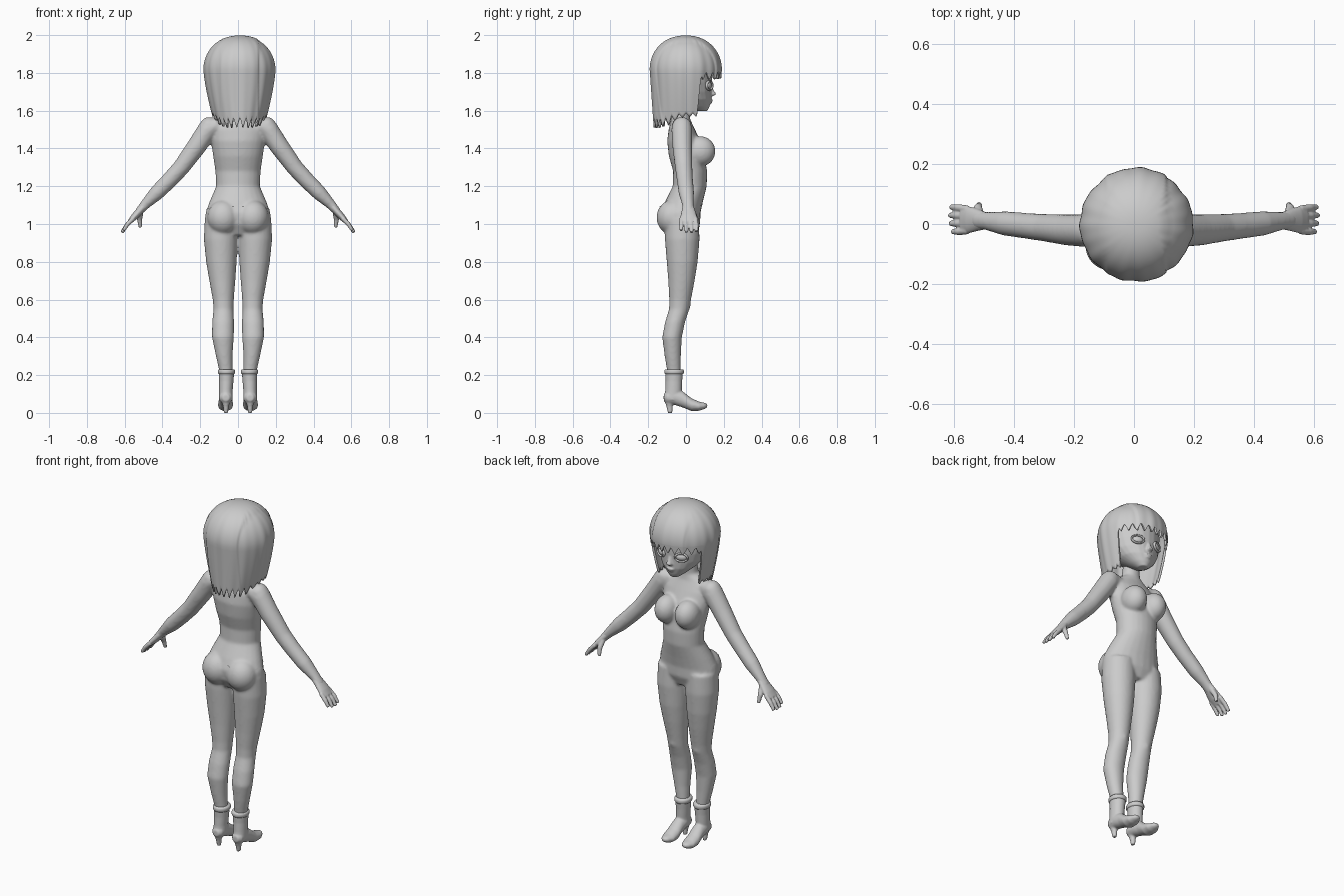
import bpy, bmesh
from math import sin, cos, pi, radians
from mathutils import Vector, Matrix

cube = bpy.data.objects.get("Cube")
if cube:
    bpy.data.objects.remove(cube, do_unlink=True)

GREY = (0.6, 0.6, 0.6, 1)
mat = bpy.data.materials.new("plain_grey")
mat.use_nodes = True
mat.diffuse_color = GREY
mat.node_tree.nodes["Principled BSDF"].inputs["Base Color"].default_value = GREY
X, Y, Z = Vector((1, 0, 0)), Vector((0, 1, 0)), Vector((0, 0, 1))


def loft(bm, rings, axis=None, side=1, n=24):
    """Skin elliptical rings (x, y, z, half width, half depth)."""
    pts = [Vector((r[0] * side, r[1], r[2])) for r in rings]
    loops = []
    for i, r in enumerate(rings):
        t = axis or (pts[min(i + 1, len(pts) - 1)] - pts[max(i - 1, 0)]).normalized()
        ref = Z if abs(t.y) > 0.9 else Y
        w = (ref - t * ref.dot(t)).normalized()
        u = w.cross(t)
        loops.append([bm.verts.new(pts[i] + u * r[3] * cos(2 * pi * k / n) + w * r[4] * sin(2 * pi * k / n))
                      for k in range(n)])
    faces = [bm.faces.new(loops[0]), bm.faces.new(loops[-1])]
    for a, b in zip(loops, loops[1:]):
        faces += [bm.faces.new((a[k], a[(k + 1) % n], b[(k + 1) % n], b[k])) for k in range(n)]
    bmesh.ops.recalc_face_normals(bm, faces=faces)


def ball(bm, pos, size, rot=0):
    m = Matrix.Translation(pos) @ Matrix.Rotation(rot, 4, 'Z') @ Matrix.Diagonal((*size, 1))
    bmesh.ops.create_uvsphere(bm, u_segments=24, v_segments=16, radius=1, matrix=m)


def finish(name, bm, voxel=0, smooth=0):
    """Turn a bmesh into an object, optionally fused and smoothed."""
    me = bpy.data.meshes.new(name)
    bm.to_mesh(me)
    bm.free()
    me.materials.append(mat)
    ob = bpy.data.objects.new(name, me)
    bpy.context.collection.objects.link(ob)
    for p in me.polygons:
        p.use_smooth = True
    if voxel:
        m = ob.modifiers.new("fuse", 'REMESH')
        m.mode, m.voxel_size, m.use_smooth_shade = 'VOXEL', voxel, True
    if smooth:
        m = ob.modifiers.new("soften", 'SMOOTH')
        m.factor, m.iterations = 0.5, smooth
    return ob


# Body: torso, legs and arms fused into one skin
bm = bmesh.new()
loft(bm, [(0, -.02, .94, .12, .07), (0, -.025, 1, .178, .1), (0, -.028, 1.06, .172, .105),
          (0, -.01, 1.12, .15, .1), (0, .02, 1.2, .116, .09), (0, .022, 1.28, .12, .09),
          (0, .004, 1.36, .132, .095), (0, -.012, 1.44, .143, .088), (0, -.022, 1.5, .145, .07),
          (0, -.028, 1.55, .105, .052), (0, -.028, 1.585, .052, .046), (0, -.02, 1.68, .043, .044)], Z)
for s in (1, -1):
    loft(bm, [(.088, -.022, 1.03, .088, .09), (.091, -.02, .92, .09, .092), (.088, -.02, .8, .081, .082),
              (.083, -.024, .7, .069, .07), (.078, -.031, .6, .056, .058), (.077, -.036, .55, .053, .054),
              (.079, -.058, .48, .058, .053), (.08, -.074, .4, .058, .052), (.073, -.07, .3, .044, .043),
              (.064, -.064, .22, .035, .036), (.064, -.064, .14, .033, .034)], Z, s)
    loft(bm, [(.1, -.03, 1.53, .04, .045), (.16, -.022, 1.5, .055, .055), (.22, -.02, 1.41, .051, .052),
              (.3, -.012, 1.3, .045, .046), (.36, -.006, 1.235, .043, .043), (.43, .002, 1.165, .04, .041),
              (.49, .01, 1.105, .027, .031), (.53, .013, 1.06, .02, .03)], None, s)
    ball(bm, (s * .152, -.022, 1.517), (.05, .052, .05))
    ball(bm, (s * .066, .076, 1.385), (.066, .08, .08))
    ball(bm, (s * .078, -.073, 1.035), (.085, .083, .092))
    ball(bm, (s * .077, -.012, .57), (.036, .036, .045))
body = finish("body", bm, .0075, 9)

# Waist seam: a thin band laid on the skin
bm = bmesh.new()
rows = [[bm.verts.new((.25 * sin(a), .2 * cos(a), 1.105 - .025 * cos(a) + h))
         for a in [2 * pi * k / 96 for k in range(96)]] for h in (-.003, .003)]
for k in range(96):
    j = (k + 1) % 96
    bm.faces.new((rows[0][j], rows[0][k], rows[1][k], rows[1][j]))
band = finish("waist_seam", bm)
wrap = band.modifiers.new("wrap", 'SHRINKWRAP')
wrap.target, wrap.offset = body, .002

for s, label in ((1, "left"), (-1, "right")):
    # Hand with four fingers and a thumb
    bm = bmesh.new()
    loft(bm, [(.49, .01, 1.105, .022, .027), (.52, .013, 1.07, .02, .036),
              (.55, .014, 1.037, .018, .045), (.575, .014, 1.01, .012, .043)], None, s)
    for i, reach in enumerate((.85, .97, 1, .93)):
        y = -.023 + .0245 * i
        loft(bm, [(.555, y, 1.03, .012, .012), (.555 + .035 * reach, y * 1.08, 1.03 - .037 * reach, .0115, .012),
                  (.555 + .06 * reach, y * 1.12, 1.03 - .075 * reach, .009, .009)], None, s, 12)
    loft(bm, [(.515, .03, 1.07, .016, .016), (.521, .055, 1.025, .014, .013),
              (.517, .066, .982, .009, .009)], None, s, 12)
    finish(label + "_hand", bm, .004, 4)

    # Ankle boot with pointed toe, slim heel and cuff
    bm = bmesh.new()
    loft(bm, [(.064, -.07, .07, .036, .046), (.064, -.066, .12, .036, .044), (.062, -.064, .17, .038, .044),
              (.061, -.063, .225, .042, .048)], Z, s)
    loft(bm, [(.064, -.118, .08, .018, .018), (.064, -.1, .082, .033, .033), (.064, -.06, .086, .037, .044),
              (.065, -.015, .07, .036, .042), (.066, .03, .043, .04, .034), (.066, .07, .035, .038, .024),
              (.066, .1, .037, .024, .016), (.066, .113, .038, .01, .008)], Y, s)
    loft(bm, [(.064, -.084, 0, .011, .012), (.064, -.087, .035, .015, .017), (.064, -.09, .075, .028, .028)], Z, s)
    finish(label + "_boot", bm, .005, 4)
    bm = bmesh.new()
    loft(bm, [(.061, -.063, .205, .042, .048), (.061, -.063, .212, .046, .052),
              (.061, -.063, .224, .046, .052), (.061, -.063, .231, .042, .048)], Z, s)
    finish(label + "_boot_cuff", bm)

# Head with nose and lips
CX = .01
bm = bmesh.new()
loft(bm, [(CX, y, z, w, d) for y, z, w, d in (
    (.085, 1.598, .025, .028), (.065, 1.622, .056, .06), (.035, 1.66, .098, .1), (.015, 1.7, .126, .121),
    (.005, 1.75, .142, .133), (-.005, 1.82, .15, .143), (-.005, 1.9, .135, .125), (-.005, 1.95, .08, .08))], Z)
loft(bm, [(CX, .12, 1.745, .009, .012), (CX, .135, 1.705, .012, .014), (CX, .143, 1.686, .017, .018),
          (CX, .13, 1.676, .012, .012)], Z)
ball(bm, (CX, .13, 1.655), (.024, .013, .006))
ball(bm, (CX, .126, 1.643), (.02, .013, .006))
finish("head", bm, .005, 4)

# Eyes with raised lids
for s, label in ((1, "left"), (-1, "right")):
    pos, yaw = Vector((CX + s * .062, .115, 1.733)), -s * radians(25)
    bm = bmesh.new()
    ball(bm, pos, (.032, .019, .021), yaw)
    finish(label + "_eye", bm)
    bm = bmesh.new()
    turn = Matrix.Rotation(yaw, 3, 'Z')
    grid = [[bm.verts.new(pos + turn @ Vector(((.034 + .005 * cos(b)) * cos(a), .01 + .008 * sin(b),
             (.023 + .005 * cos(b)) * sin(a)))) for b in [2 * pi * j / 8 for j in range(8)]]
            for a in [2 * pi * k / 32 for k in range(32)]]
    for k in range(32):
        for j in range(8):
            m, n = (k + 1) % 32, (j + 1) % 8
            bm.faces.new((grid[k][j], grid[m][j], grid[m][n], grid[k][n]))
    bmesh.ops.recalc_face_normals(bm, faces=bm.faces)
    finish(label + "_eyelid", bm)


def ramp(v, lo, hi):
    t = min(max((v - lo) / (hi - lo), 0), 1)
    return t * t * (3 - 2 * t)


def hem(a):
    """Height of the jagged hair edge: high fringe, low sides and back."""
    d = abs(a)
    tooth = abs((a * 28 / (2 * pi) + .1 * sin(5 * a)) % 1 - .5) * 2
    fringe = 1.765 + .045 * tooth
    lower = 1.57 - .065 * ramp(d, 1.5, 2.5) + (.02 + .04 * ramp(d, 1.5, 2.4)) * tooth
    return fringe + (lower - fringe) * ramp(d, 1.08, 1.22)


# Bobbed hair: dome above, hanging locks below, with an off-centre parting
COLS, ROWS, MID = 224, 28, 1.82
bm = bmesh.new()
crown = bm.verts.new((CX, 0, 1.998))
rows = []
for r in range(1, ROWS + 1):
    row, t = [], r / ROWS * 2
    for c in range(COLS):
        a = 2 * pi * c / COLS - pi
        if t <= 1:
            z, f, drop = MID + .178 * cos(t * pi / 2), sin(t * pi / 2) ** .9, 0
        else:
            z, f = MID + (hem(a) - MID) * (t - 1), 1
            drop = max(MID - z, 0) / .32
        f *= 1 + (.008 * sin(11 * a + 1) + .006 * sin(19 * a)) * min(t, 1)
        x = (.194 - .068 * drop ** 1.4) * f * sin(a)
        y = (.19 - .022 * drop) * f * cos(a)
        k = 1 - .03 * ramp(x, .095, .105) - .015 * ramp(-x, .1, .11)
        row.append(bm.verts.new((CX + x * k, y * k - .002, z - .004 * ramp(x, .095, .105))))
    rows.append(row)
for c in range(COLS):
    n = (c + 1) % COLS
    bm.faces.new((crown, rows[0][n], rows[0][c]))
    for a, b in zip(rows, rows[1:]):
        bm.faces.new((a[c], a[n], b[n], b[c]))
bmesh.ops.recalc_face_normals(bm, faces=bm.faces)
hair = finish("hair", bm)
shell = hair.modifiers.new("thickness", 'SOLIDIFY')
shell.thickness, shell.offset = .012, -1
